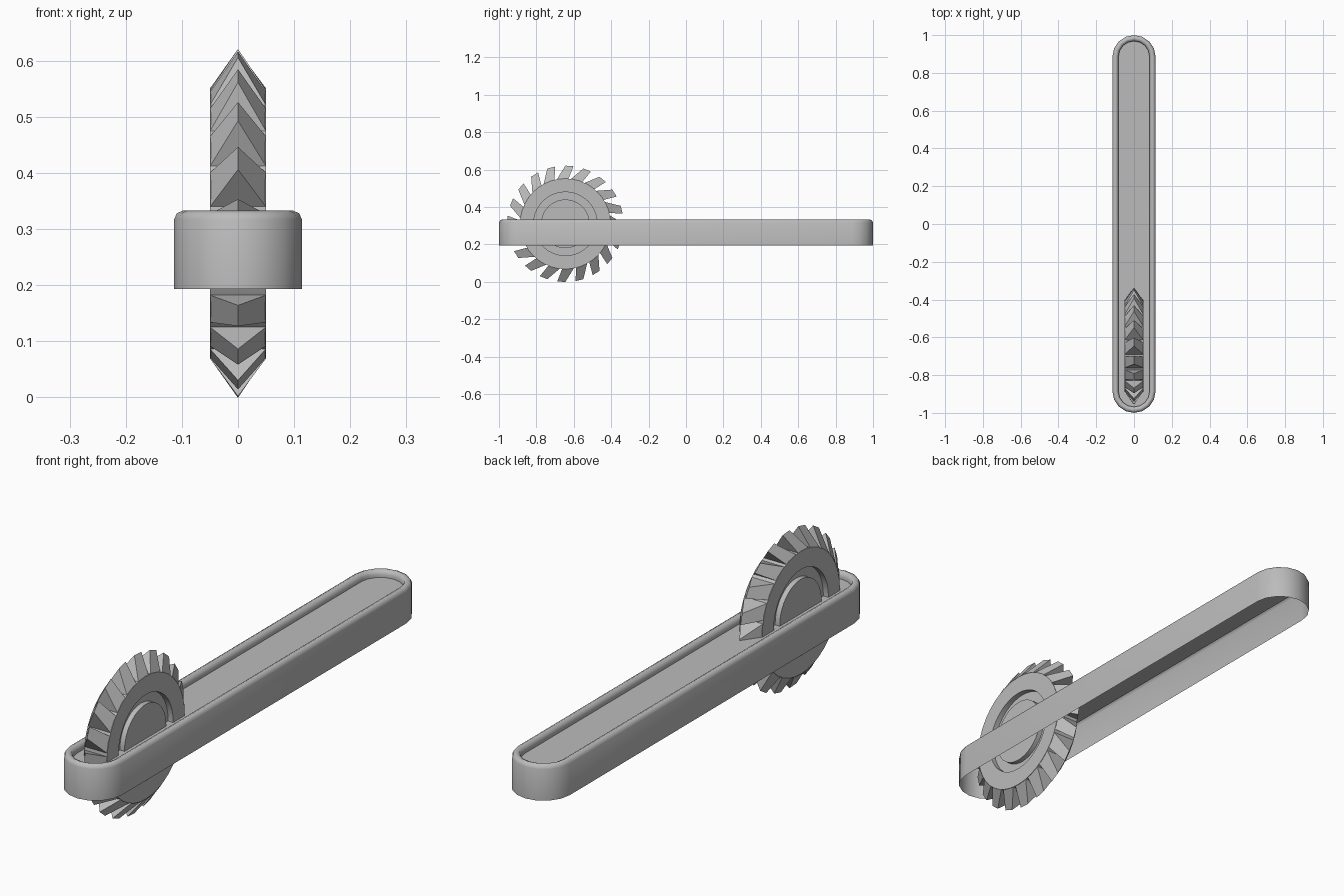
import bpy, bmesh, math
from math import sin, cos, pi, radians

cube = bpy.data.objects.get("Cube")
if cube:
    bpy.data.objects.remove(cube, do_unlink=True)

# Single grey material
grey = bpy.data.materials.new("plain grey")
grey.use_nodes = True
COLOUR = (0.5, 0.5, 0.5, 1)
grey.diffuse_color = COLOUR
grey.node_tree.nodes["Principled BSDF"].inputs["Base Color"].default_value = COLOUR


def finish(bm, name, smooth_angle=None, recalc=True):
    if recalc:
        bmesh.ops.recalc_face_normals(bm, faces=bm.faces)
    me = bpy.data.meshes.new(name)
    bm.to_mesh(me)
    bm.free()
    me.materials.append(grey)
    ob = bpy.data.objects.new(name, me)
    bpy.context.collection.objects.link(ob)
    if smooth_angle:
        bpy.ops.object.select_all(action='DESELECT')
        ob.select_set(True)
        bpy.context.view_layer.objects.active = ob
        bpy.ops.object.shade_smooth_by_angle(angle=radians(smooth_angle))
    return ob


def skin(bm, loops):
    """Join neighbouring closed loops of equal length with quads."""
    for a, b in zip(loops, loops[1:]):
        n = len(a)
        for i in range(n):
            j = (i + 1) % n
            bm.faces.new((a[i], a[j], b[j], b[i]))


# Long tray: round-ended outline, rolled rim, shallow floor, open underneath
HALF_W, HALF_L, END_SEGS = 0.114, 1.0, 8


def stadium(bm, inset, z):
    r = HALF_W - inset
    c = HALF_L - HALF_W
    pts = []
    for side, start in ((1, 0), (-1, pi)):
        for i in range(END_SEGS + 1):
            a = start + pi * i / END_SEGS
            pts.append(bm.verts.new((r * cos(a), side * c + r * sin(a), z)))
    return pts


bm = bmesh.new()
tray_profile = [(0, 0.193), (0, 0.317), (0.005, 0.328), (0.016, 0.333),
                (0.027, 0.328), (0.032, 0.317), (0.032, 0.305)]
loops = [stadium(bm, o, z) for o, z in tray_profile]
skin(bm, loops)
bm.faces.new(loops[-1])
finish(bm, "tray", 50, recalc=False)

# Wheel: turned about the x axis, with a ring groove on both sides
CY, CZ = -0.645, 0.31
R_CORE, R_TIP, HALF_T = 0.242, 0.311, 0.05
WHEEL_SEGS = 40


def polar(x, r, t):
    return (x, CY + r * sin(t), CZ + r * cos(t))


half = [(HALF_T - 0.002, 0.13), (HALF_T - 0.022, 0.13), (HALF_T - 0.022, 0.17),
        (HALF_T, 0.17), (HALF_T, R_CORE)]
wheel_profile = half + [(-x, r) for x, r in reversed(half)]
bm = bmesh.new()
loops = [[bm.verts.new(polar(x, r, 2 * pi * i / WHEEL_SEGS)) for i in range(WHEEL_SEGS)]
         for x, r in wheel_profile]
skin(bm, loops)
bm.faces.new(loops[0])
bm.faces.new(loops[-1])
finish(bm, "wheel", 30)

# Teeth: swept wedges rising from both rims to a short ridge on the centre line
TEETH = 20
BASE, TIP = (0, 15), (11, 19)
bm = bmesh.new()
for k in range(TEETH):
    t0 = -11 + k * 360 / TEETH
    b0, b1 = (radians(t0 + d) for d in BASE)
    p0, p1 = (radians(t0 + d) for d in TIP)
    r = R_CORE - 0.001
    a, b, c, d = (bm.verts.new(polar(x, r, t)) for x, t in
                  ((HALF_T, b0), (HALF_T, b1), (-HALF_T, b1), (-HALF_T, b0)))
    e, f = (bm.verts.new(polar(0, R_TIP, t)) for t in (p0, p1))
    for face in ((a, b, f, e), (c, d, e, f), (b, c, f), (d, a, e), (d, c, b, a)):
        bm.faces.new(face)
finish(bm, "wheel_teeth")
